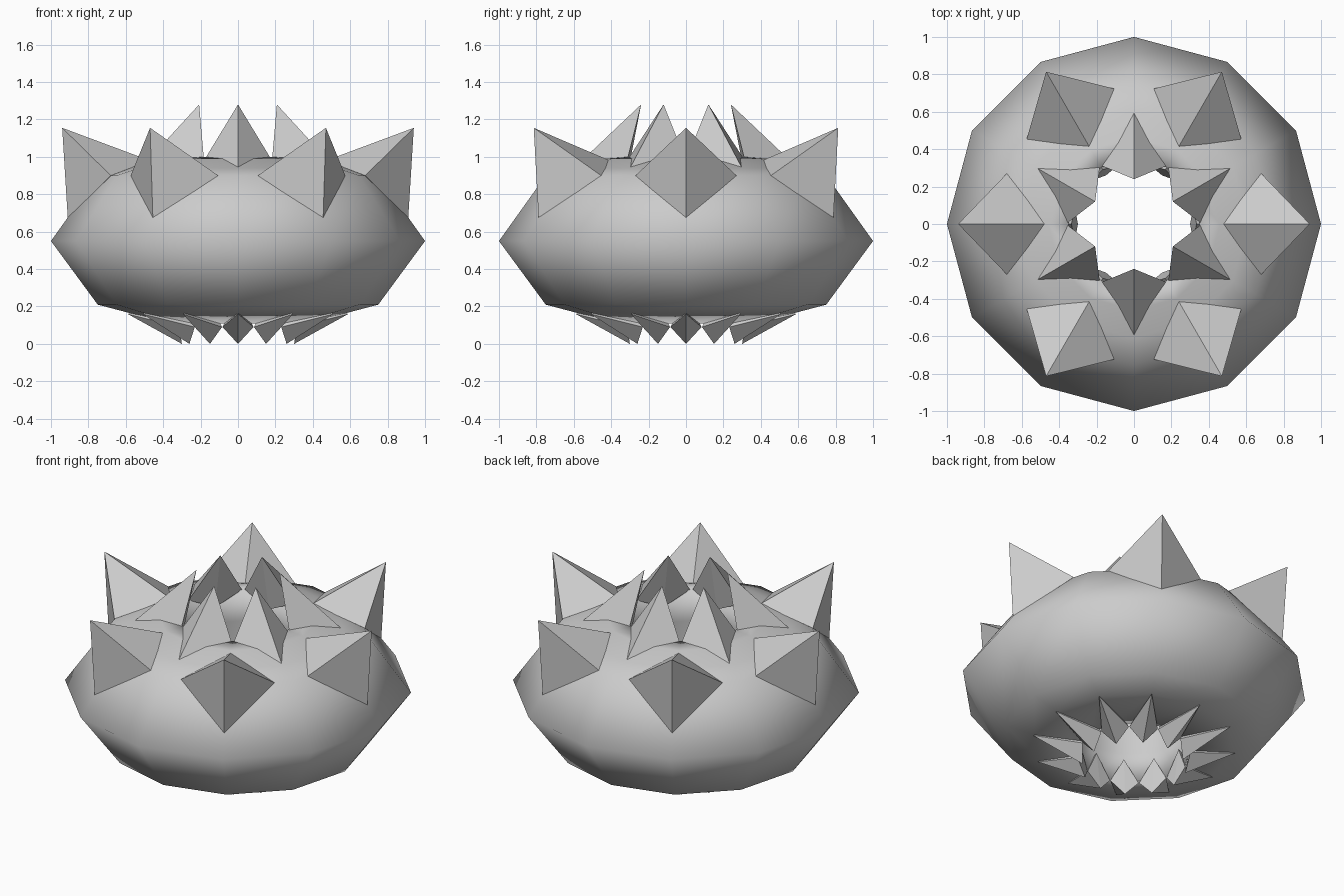
import bpy, bmesh
from math import sin, cos, radians, pi

if "Cube" in bpy.data.objects:
    bpy.data.objects.remove(bpy.data.objects["Cube"])


def finish(bm, name, smooth):
    bmesh.ops.recalc_face_normals(bm, faces=bm.faces[:])
    for f in bm.faces:
        f.smooth = smooth
    me = bpy.data.meshes.new(name)
    bm.to_mesh(me)
    bm.free()
    ob = bpy.data.objects.new(name, me)
    bpy.context.collection.objects.link(ob)
    return ob


def lathe(name, profile, n):
    """Closed ring with n sides from a (radius, z) section."""
    bm = bmesh.new()
    rings = [[bm.verts.new((r * cos(2 * pi * i / n), r * sin(2 * pi * i / n), z))
              for r, z in profile] for i in range(n)]
    m = len(profile)
    for i in range(n):
        a, b = rings[i], rings[(i + 1) % n]
        for j in range(m):
            k = (j + 1) % m
            bm.faces.new((a[j], b[j], b[k], a[k]))
    return finish(bm, name, True)


def spikes(name, count, start, tip, outer, side, inner):
    """Ring of four-sided spikes; points are (radial, z), side is (radial, half width, z)."""
    bm = bmesh.new()
    for i in range(count):
        a = radians(start) + 2 * pi * i / count

        def vert(r, w, z):
            return bm.verts.new((r * cos(a) - w * sin(a), r * sin(a) + w * cos(a), z))
        sr, sw, sz = side
        t = vert(tip[0], 0, tip[1])
        base = [vert(outer[0], 0, outer[1]), vert(sr, sw, sz),
                vert(inner[0], 0, inner[1]), vert(sr, -sw, sz)]
        for j in range(4):
            bm.faces.new((t, base[j], base[(j + 1) % 4]))
        bm.faces.new((base[0], base[1], base[2]))
        bm.faces.new((base[0], base[2], base[3]))
    return finish(bm, name, False)


# Faceted, smooth-shaded ring body
lathe("ring_body", [(1.0, .55), (.75, .90), (.61, .94), (.46, .99), (.35, 1.0),
                    (.36, .80), (.37, .55), (.36, .30), (.34, .11), (.58, .165), (.75, .21)], 12)

# Large spikes leaning outward around the shoulder
spikes("outer_spikes", 6, 0, (.94, 1.155), (.91, .67), (.68, .27, .90), (.47, .98))

# Crown of spikes leaning over the hole
spikes("crown_spikes", 6, 30, (.24, 1.28), (.61, .93), (.31, .17, 1.0), (.31, .92))

# Small teeth around the underside of the hole
spikes("lower_teeth", 12, 0, (.30, 0), (.59, .16), (.315, .083, .09), (.335, .25))
